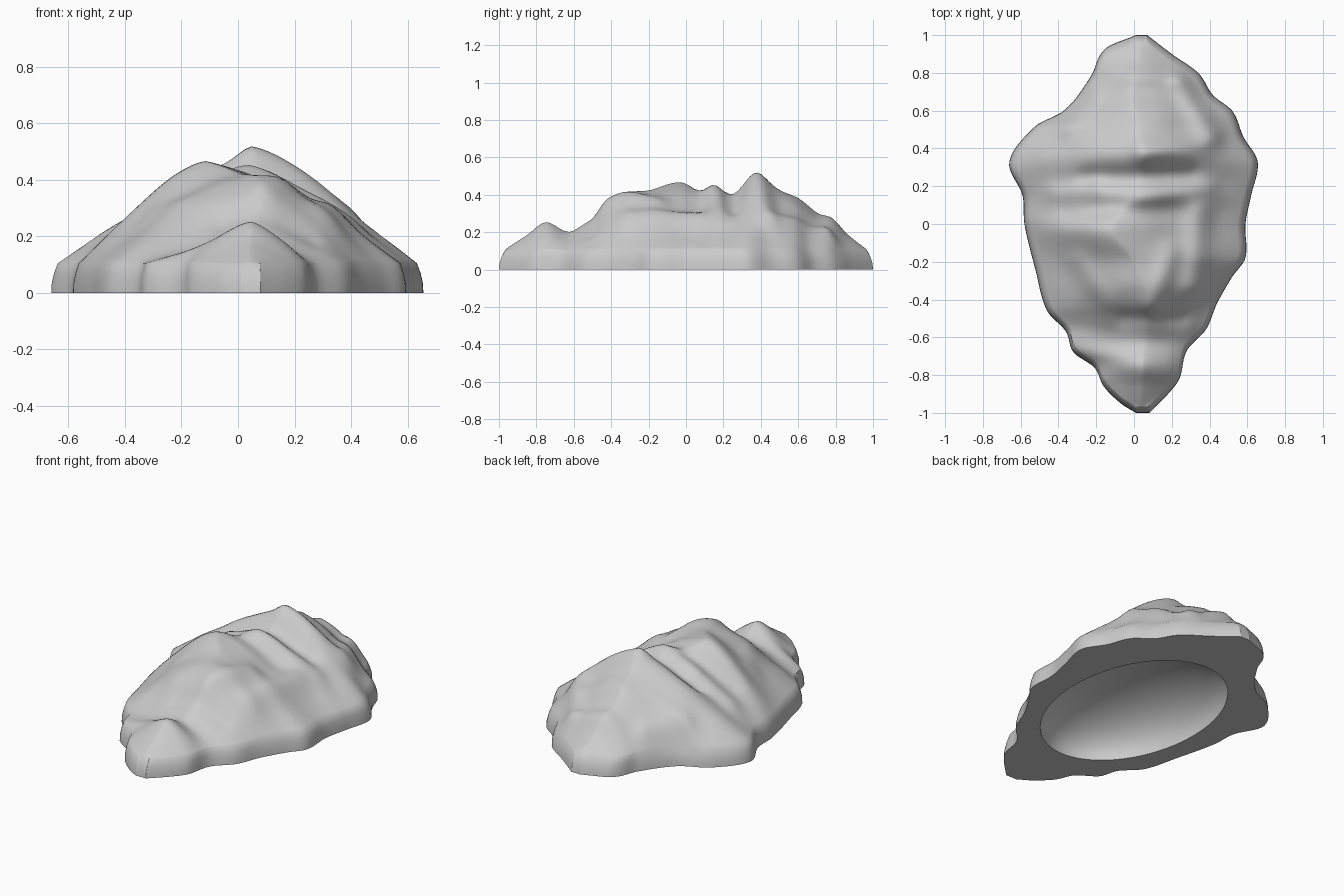
import bpy, bmesh, math
from mathutils import Vector, noise

cube = bpy.data.objects.get("Cube")
if cube:
    bpy.data.objects.remove(cube, do_unlink=True)

ROWS, COLS = 130, 56
RIM_SCALE, RIM_Z = 0.965, 0.105
HOLLOW_X, HOLLOW_Y, HOLLOW_DEPTH = 0.43, 0.62, 0.26

# Plan outline, one edge per side, as (y, x)
LEFT_EDGE = [(-1, .08), (-.9, .18), (-.82, .24), (-.67, .28), (-.56, .38), (-.42, .44),
             (-.28, .52), (-.18, .59), (0, .59), (.15, .62), (.33, .655), (.46, .58),
             (.6, .52), (.68, .42), (.8, .34), (.9, .2), (1, .07)]
RIGHT_EDGE = [(-1, .01), (-.95, -.07), (-.86, -.16), (-.76, -.21), (-.68, -.32),
              (-.57, -.36), (-.46, -.46), (-.25, -.52), (0, -.58), (.15, -.59),
              (.33, -.66), (.52, -.52), (.6, -.37), (.78, -.23), (.93, -.15), (1, .01)]
# Crest line along the length, sideways position and height
CREST_X = [(-1, .04), (-.75, .05), (-.4, .07), (-.2, 0), (-.03, -.12), (.15, 0),
           (.37, .05), (.7, 0), (1, .04)]
CREST_Z = [(-.97, .105), (-.86, .18), (-.75, .245), (-.62, .205), (-.5, .29), (-.42, .36),
           (-.33, .415), (-.2, .43), (-.03, .47), (.07, .43), (.15, .44), (.23, .415),
           (.37, .485), (.5, .425), (.6, .385), (.7, .31), (.78, .28), (.86, .19), (.97, .105)]
# Spurs and gullies: start, end, height, width
FOLDS = [((.05, .38), (.42, .44), .035, .06),
         ((.25, .75), (.41, .48), .05, .06),
         ((-.25, .25), (.3, .27), -.025, .05),
         ((.35, .05), (.32, -.32), .045, .07),
         ((-.42, .16), (-.2, .2), .025, .05),
         ((-.36, .52), (-.22, .68), .05, .06),
         ((.1, -.42), (.2, -.15), .025, .06),
         ((-.05, -.5), (.25, -.5), -.025, .05),
         ((-.3, -.2), (-.15, -.4), .02, .06),
         ((-.35, .05), (-.1, .1), -.02, .05),
         ((.05, .14), (.4, .2), .02, .05)]


def curve(points, t):
    """Smooth curve through sorted points."""
    t = min(max(t, points[0][0]), points[-1][0])
    i = max(k for k in range(len(points) - 1) if points[k][0] <= t)

    def slope(k):
        a, b = points[max(k - 1, 0)], points[min(k + 1, len(points) - 1)]
        return (b[1] - a[1]) / (b[0] - a[0])

    (t0, v0), (t1, v1) = points[i], points[i + 1]
    h = t1 - t0
    s = (t - t0) / h
    return (v0 * (1 + 2 * s) * (1 - s) ** 2 + slope(i) * h * s * (1 - s) ** 2
            + v1 * s * s * (3 - 2 * s) + slope(i + 1) * h * s * s * (s - 1))


def fold_height(x, y):
    total = 0
    p = Vector((x, y))
    for start, end, height, width in FOLDS:
        a, d = Vector(start), Vector(end) - Vector(start)
        s = min(max((p - a).dot(d) / d.length_squared, 0), 1)
        total += height * math.exp(-((p - a - d * s).length / width) ** 2)
    return total + 0.012 * noise.noise(Vector((x * 6, y * 6, 0.3)))


def top_point(y, u):
    """Point on the upper surface; u runs across from -1 to 1."""
    crest = curve(CREST_X, y)
    edge = curve(LEFT_EDGE if u > 0 else RIGHT_EDGE, y)
    x = (crest + (edge - crest) * abs(u)) * RIM_SCALE
    y *= RIM_SCALE
    z = RIM_Z + (curve(CREST_Z, y) - RIM_Z) * (1 - abs(u) ** 1.35)
    ends = min(1, (RIM_SCALE - abs(y)) * 6)
    return x, y, z + fold_height(x, y) * (1 - u ** 4) * ends


bm = bmesh.new()

# Upper surface
grid = []
for j in range(ROWS + 1):
    y = math.sin((j / ROWS - 0.5) * math.pi)
    grid.append([bm.verts.new(top_point(y, 2 * i / COLS - 1)) for i in range(COLS + 1)])
for low, high in zip(grid, grid[1:]):
    for i in range(COLS):
        bm.faces.new((low[i], low[i + 1], high[i + 1], high[i]))


def bridge(upper, lower):
    n = len(upper)
    for i in range(n):
        k = (i + 1) % n
        bm.faces.new((upper[i], lower[i], lower[k], upper[k]))
    return lower


# Steep side wall below the rim
rim = (grid[0][:-1] + [row[-1] for row in grid[:-1]]
       + grid[-1][:0:-1] + [row[0] for row in grid[:0:-1]])
loop = rim
for scale, z in ((0.985, 0.07), (0.997, 0.035), (1, 0)):
    k = scale / RIM_SCALE
    loop = bridge(loop, [bm.verts.new((v.co.x * k, v.co.y * k, z)) for v in rim])

# Flat underside and its oval hollow
angles = [math.atan2(v.co.y / HOLLOW_Y, v.co.x / HOLLOW_X) for v in loop]
STEPS = 14
for step in range(STEPS):
    q = step / STEPS * math.pi / 2
    r, z = math.cos(q), HOLLOW_DEPTH * math.sin(q)
    loop = bridge(loop, [bm.verts.new((HOLLOW_X * r * math.cos(a),
                                       HOLLOW_Y * r * math.sin(a), z)) for a in angles])
apex = bm.verts.new((0, 0, HOLLOW_DEPTH))
for i, v in enumerate(loop):
    bm.faces.new((v, apex, loop[(i + 1) % len(loop)]))
bmesh.ops.recalc_face_normals(bm, faces=bm.faces)

mesh = bpy.data.meshes.new("rock")
bm.to_mesh(mesh)
bm.free()
rock = bpy.data.objects.new("rock", mesh)
bpy.context.collection.objects.link(rock)

# Single stone colour
stone = bpy.data.materials.new("light grey stone")
stone.use_nodes = True
colour = (0.6, 0.6, 0.6, 1)
stone.diffuse_color = colour
stone.node_tree.nodes["Principled BSDF"].inputs["Base Color"].default_value = colour
mesh.materials.append(stone)

bpy.ops.object.select_all(action="DESELECT")
rock.select_set(True)
bpy.context.view_layer.objects.active = rock
bpy.ops.object.shade_smooth_by_angle(angle=math.radians(50))
